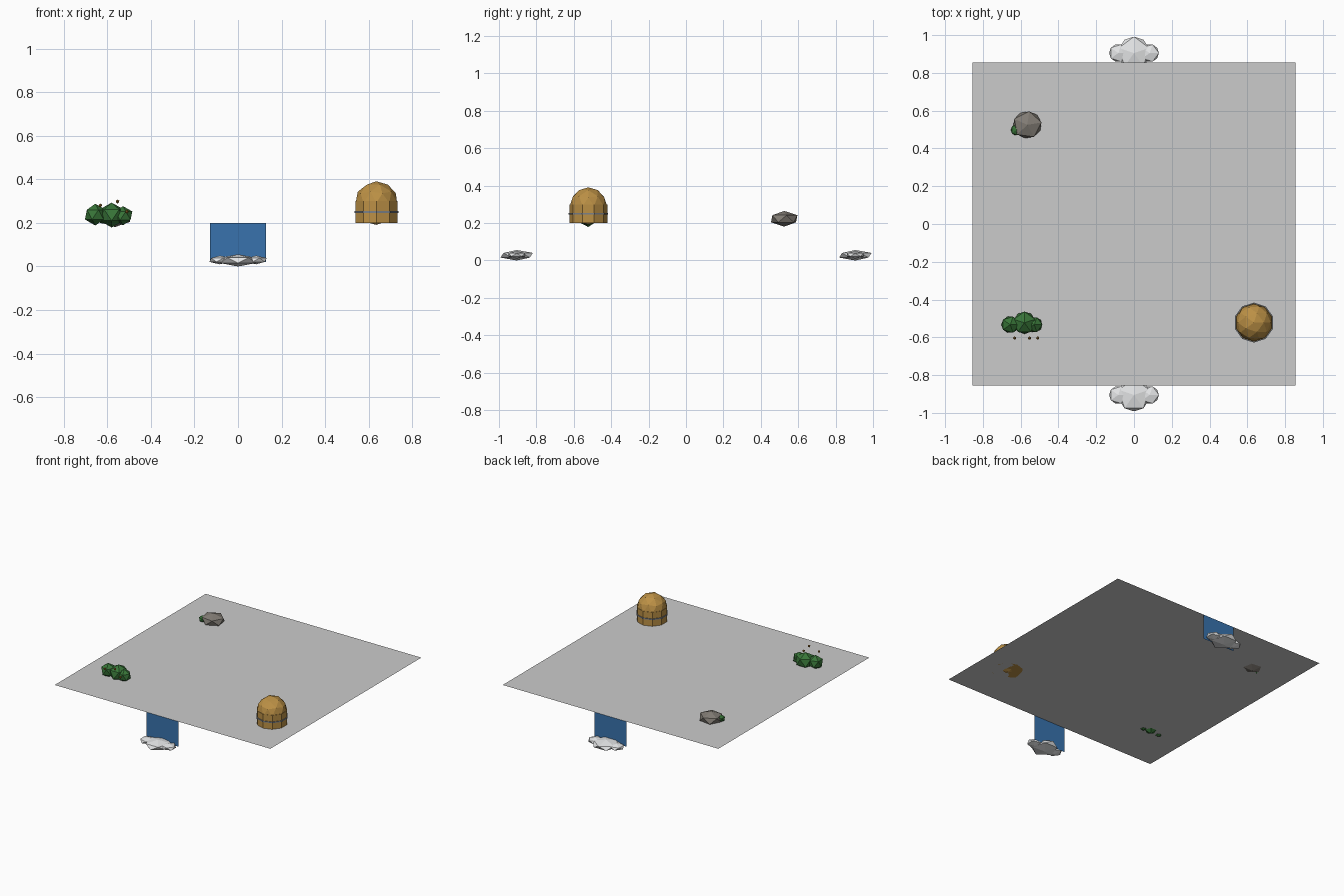
import bpy, bmesh, math
from mathutils import Matrix, Vector

if "Cube" in bpy.data.objects:
    bpy.data.objects.remove(bpy.data.objects["Cube"])


def material(name, r, g, b):
    m = bpy.data.materials.new(name)
    m.diffuse_color = (r, g, b, 1)
    m.use_nodes = True
    m.node_tree.nodes["Principled BSDF"].inputs["Base Color"].default_value = m.diffuse_color
    return m


GREY = material("pale_grey", 0.6, 0.6, 0.6)
BLUE = material("water_blue", 0.04, 0.17, 0.42)
WHITE = material("foam_white", 0.85, 0.86, 0.87)
STRAW = material("straw_gold", 0.5, 0.28, 0.06)
BAND = material("band_grey", 0.2, 0.22, 0.25)
GREEN = material("leaf_green", 0.04, 0.18, 0.04)
STONE = material("stone_grey", 0.22, 0.2, 0.175)
BERRY = material("berry_brown", 0.3, 0.14, 0.02)


def finish(bm, name, mat):
    me = bpy.data.meshes.new(name)
    bm.to_mesh(me)
    bm.free()
    me.materials.append(mat)
    ob = bpy.data.objects.new(name, me)
    bpy.context.collection.objects.link(ob)
    return ob


def blob(name, mat, centre, radii, detail=1, turn=0):
    """Faceted ball stretched to the given radii."""
    bm = bmesh.new()
    bmesh.ops.create_icosphere(bm, subdivisions=detail, radius=1)
    bm.transform(Matrix.Translation(centre) @ Matrix.Diagonal((*radii, 1))
                 @ Matrix.Rotation(math.radians(turn), 4, 'Z'))
    return finish(bm, name, mat)


def quad(name, mat, corners):
    bm = bmesh.new()
    bm.faces.new([bm.verts.new(c) for c in corners])
    return finish(bm, name, mat)


# Flat ground sheet
E, TOP = 0.855, 0.2
quad("ground_sheet", GREY, [(-E, -E, TOP), (E, -E, TOP), (E, E, TOP), (-E, E, TOP)])

# Waterfalls with foam, front and back
for side, s in (("front", -1), ("back", 1)):
    w = -s * 0.128
    quad(side + "_waterfall", BLUE,
         [(-w, s * E, 0.02), (w, s * E, 0.02), (w, s * E, TOP), (-w, s * E, TOP)])
    y = s * 0.905
    blob(side + "_foam_middle", WHITE, (0, y, 0.028), (0.095, 0.097, 0.028), turn=18)
    for x in (-0.083, 0.083):
        blob(side + "_foam_lobe", WHITE, (x, y, 0.03), (0.055, 0.053, 0.02))

# Straw hut: ten-sided wall, faceted dome, thin band
HX, HY, R = 0.635, -0.522, 0.101
bm = bmesh.new()
bmesh.ops.create_cone(bm, cap_ends=True, segments=10, radius1=R, radius2=R, depth=0.1,
                      matrix=Matrix.Translation((HX, HY, TOP + 0.05)))
finish(bm, "hut_wall", STRAW)
blob("hut_dome", STRAW, (HX, HY, 0.291), (0.1, 0.1, 0.1), detail=2)

bm = bmesh.new()
loops = []
for r, z in ((0.1, 0.246), (0.106, 0.246), (0.106, 0.254), (0.1, 0.254)):
    loops.append([bm.verts.new((HX + r * math.sin(i * math.tau / 10),
                                HY + r * math.cos(i * math.tau / 10), z))
                  for i in range(10)])
for k in range(3):
    for i in range(10):
        j = (i + 1) % 10
        bm.faces.new((loops[k][i], loops[k + 1][i], loops[k + 1][j], loops[k][j]))
bmesh.ops.recalc_face_normals(bm, faces=bm.faces)
finish(bm, "hut_band", BAND)

# Bush with three lobes and loose berries
blob("bush_middle", GREEN, (-0.58, -0.523, 0.236), (0.066, 0.066, 0.057), turn=18)
blob("bush_left", GREEN, (-0.655, -0.533, 0.238), (0.053, 0.05, 0.05))
blob("bush_right", GREEN, (-0.528, -0.533, 0.233), (0.048, 0.046, 0.044))
for x, z in ((-0.632, 0.28), (-0.553, 0.298), (-0.51, 0.252)):
    blob("berry", BERRY, (x, -0.604, z), (0.009, 0.009, 0.009))

# Boulder with a patch of moss
blob("boulder", STONE, (-0.565, 0.525, 0.223), (0.085, 0.08, 0.042), turn=10)
blob("moss", GREEN, (-0.622, 0.498, 0.22), (0.033, 0.033, 0.024))
